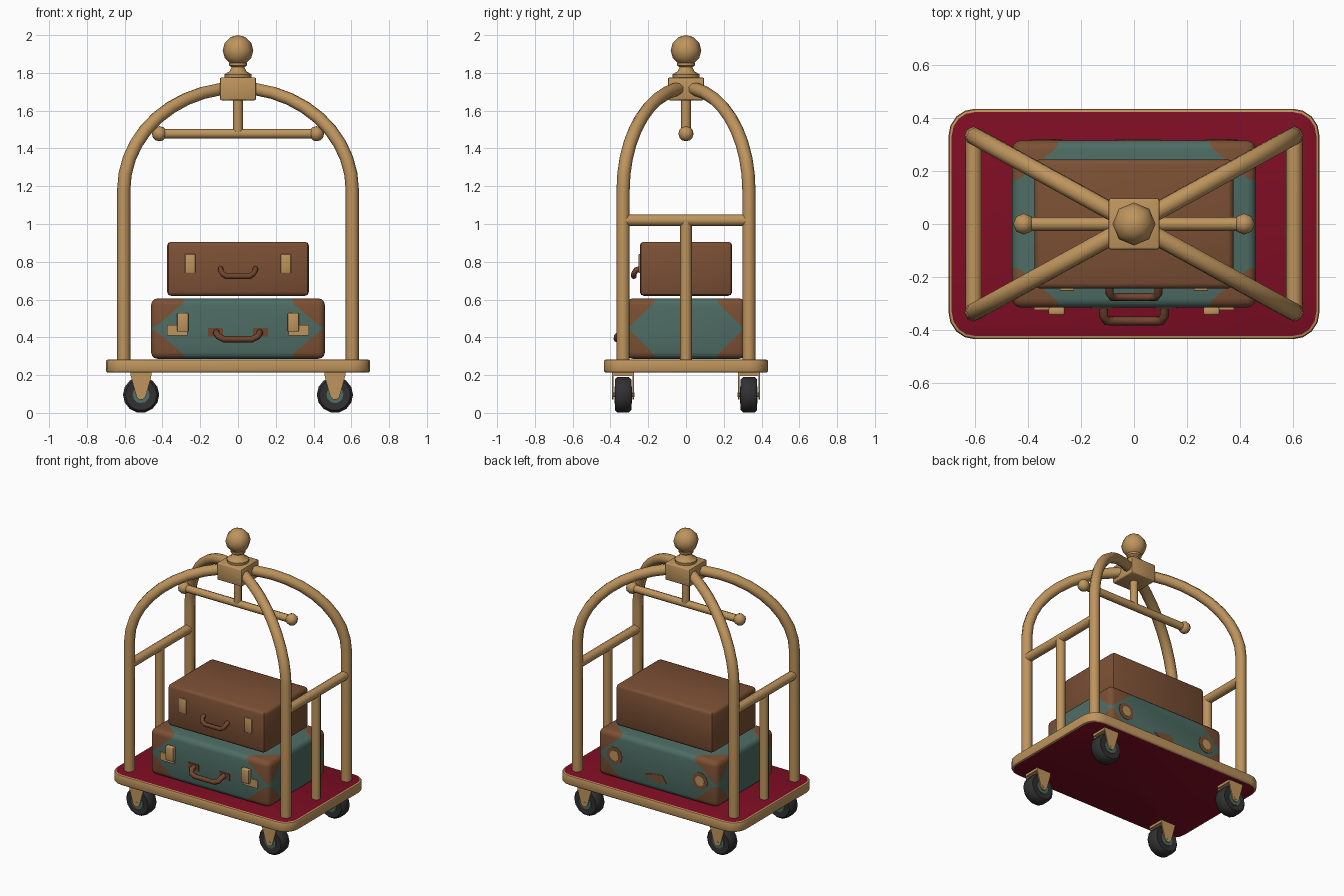
import bpy, bmesh, math
from mathutils import Vector, Matrix

if "Cube" in bpy.data.objects:
    bpy.data.objects.remove(bpy.data.objects["Cube"])


def material(name, *rgb):
    m = bpy.data.materials.new(name)
    m.use_nodes = True
    m.diffuse_color = (*rgb, 1)
    m.node_tree.nodes["Principled BSDF"].inputs["Base Color"].default_value = (*rgb, 1)
    return m


BRASS = material("brass", 0.52, 0.30, 0.11)
CARPET = material("red carpet", 0.21, 0.004, 0.017)
TEAL = material("teal hide", 0.075, 0.15, 0.125)
BROWN = material("brown hide", 0.2, 0.08, 0.035)
LEATHER = material("dark leather", 0.16, 0.06, 0.028)
RUBBER = material("black rubber", 0.03, 0.03, 0.032)


def smooth(ob, angle=45):
    bpy.ops.object.select_all(action="DESELECT")
    ob.select_set(True)
    bpy.context.view_layer.objects.active = ob
    bpy.ops.object.shade_smooth_by_angle(angle=math.radians(angle))
    return ob


def finish(name, bm, *mats, angle=45):
    bmesh.ops.recalc_face_normals(bm, faces=bm.faces)
    mesh = bpy.data.meshes.new(name)
    bm.to_mesh(mesh)
    bm.free()
    for m in mats:
        mesh.materials.append(m)
    ob = bpy.data.objects.new(name, mesh)
    bpy.context.collection.objects.link(ob)
    return smooth(ob, angle)


def box_mesh(center, size, bevel=0, segments=2):
    bm = bmesh.new()
    bmesh.ops.create_cube(bm, size=1)
    bmesh.ops.scale(bm, vec=size, verts=bm.verts)
    bmesh.ops.translate(bm, vec=center, verts=bm.verts)
    if bevel:
        bmesh.ops.bevel(bm, geom=bm.edges[:], offset=bevel, segments=segments,
                        profile=0.5, affect="EDGES")
    return bm


def box(name, center, size, mat, bevel=0):
    return finish(name, box_mesh(center, size, bevel), mat)


def tube(name, points, radius, mat, sides=2):
    curve = bpy.data.curves.new(name, "CURVE")
    curve.dimensions = "3D"
    curve.bevel_depth = radius
    curve.bevel_resolution = sides
    curve.use_fill_caps = True
    spline = curve.splines.new("POLY")
    spline.points.add(len(points) - 1)
    for p, co in zip(spline.points, points):
        p.co = (*co, 1)
    ob = bpy.data.objects.new(name, curve)
    bpy.context.collection.objects.link(ob)
    curve.materials.append(mat)
    bpy.ops.object.select_all(action="DESELECT")
    ob.select_set(True)
    bpy.context.view_layer.objects.active = ob
    bpy.ops.object.convert(target="MESH")
    return smooth(bpy.context.object, 50)


def lathe(name, profile, mat, steps=12, place=Matrix()):
    bm = bmesh.new()
    verts = [bm.verts.new((r, 0, z)) for r, z in profile]
    edges = [bm.edges.new(pair) for pair in zip(verts, verts[1:])]
    bmesh.ops.spin(bm, geom=verts + edges, cent=(0, 0, 0), axis=(0, 0, 1),
                   angle=math.tau, steps=steps)
    bmesh.ops.remove_doubles(bm, verts=bm.verts, dist=0.0001)
    bm.transform(place)
    return finish(name, bm, mat)


def ball(name, center, radius, mat, segments=8, rings=6):
    bm = bmesh.new()
    bmesh.ops.create_uvsphere(bm, u_segments=segments, v_segments=rings, radius=radius)
    bmesh.ops.translate(bm, vec=center, verts=bm.verts)
    return finish(name, bm, mat, angle=65)


def prism(name, outline, y, depth, mat):
    bm = bmesh.new()
    face = bm.faces.new([bm.verts.new((x, y - depth / 2, z)) for x, z in outline])
    out = bmesh.ops.extrude_face_region(bm, geom=[face])["geom"]
    bmesh.ops.translate(bm, vec=(0, depth, 0),
                        verts=[v for v in out if isinstance(v, bmesh.types.BMVert)])
    return finish(name, bm, mat)


def along_y(x, y, z):
    return Matrix.Translation((x, y, z)) @ Matrix.Rotation(math.pi / 2, 4, "X")


# Platform: rounded brass slab with carpet on its top and bottom
bm = box_mesh((0, 0, 0.248), (1.4, 0.87, 0.07))
upright = [e for e in bm.edges if abs(e.verts[0].co.z - e.verts[1].co.z) > 0.01]
bmesh.ops.bevel(bm, geom=upright, offset=0.1, segments=4, profile=0.5, affect="EDGES")
caps = [f for f in bm.faces if abs(f.normal.z) > 0.9]
rims = list({e for f in caps for e in f.edges})
bmesh.ops.bevel(bm, geom=rims, offset=0.012, segments=2, profile=0.5, affect="EDGES")
for f in bm.faces:
    f.material_index = int(abs(f.normal.z) > 0.99)
finish("platform", bm, BRASS, CARPET)

# Frame: four bent posts meeting at the hub, with an end rail on each side
PX, PY = 0.605, 0.333
for sx in (-1, 1):
    for sy in (-1, 1):
        path = [(sx * PX, sy * PY, 0.28)]
        for i in range(11):
            a = i / 10 * math.pi / 2
            path.append((sx * PX * math.cos(a), sy * PY * math.cos(a),
                         1.18 + 0.54 * math.sin(a)))
        tube("bent_post", path, 0.035, BRASS)
    tube("end_rail", [(sx * PX, -PY, 1.02), (sx * PX, PY, 1.02)], 0.031, BRASS)
    tube("end_post", [(sx * PX, 0, 0.28), (sx * PX, 0, 1.02)], 0.031, BRASS)

# Hub, finial and hanging bar
box("hub", (0, 0, 1.715), (0.192, 0.192, 0.12), BRASS, 0.008)
lathe("finial_base", [(0, 1.77), (0.07, 1.775), (0.072, 1.792), (0.045, 1.808), (0.034, 1.83),
                      (0.048, 1.84), (0.048, 1.852), (0.03, 1.86), (0, 1.86)], BRASS)
ball("finial_ball", (0, 0, 1.919), 0.081, BRASS)
tube("hanger_stem", [(0, 0, 1.48), (0, 0, 1.67)], 0.026, BRASS)
tube("hanger_bar", [(-0.42, 0, 1.478), (0.42, 0, 1.478)], 0.026, BRASS)
for sx in (-1, 1):
    ball("hanger_knob", (sx * 0.416, 0, 1.478), 0.04, BRASS)

# Casters
for sx in (-1, 1):
    for sy in (-1, 1):
        x, y = sx * 0.513, sy * 0.333
        lathe("tyre", [(0, -0.04), (0.06, -0.042), (0.083, -0.044), (0.096, -0.03),
                       (0.096, 0.03), (0.083, 0.044), (0.06, 0.042), (0, 0.04)],
              RUBBER, 14, along_y(x, y, 0.096))
        lathe("wheel_hub", [(0, -0.046), (0.045, -0.046), (0.045, 0.046), (0, 0.046)],
              TEAL, 12, along_y(x, y, 0.096))
        tube("axle", [(x, y - 0.06, 0.096), (x, y + 0.06, 0.096)], 0.012, BRASS)
        box("fork_crown", (x, y, 0.206), (0.112, 0.114, 0.02), BRASS)
        outline = [(x - 0.056, 0.215), (x - 0.052, 0.185), (x - 0.024, 0.085), (x - 0.01, 0.072),
                   (x + 0.01, 0.072), (x + 0.024, 0.085), (x + 0.052, 0.185), (x + 0.056, 0.215)]
        for side in (-1, 1):
            prism("fork_plate", outline, y + side * 0.054, 0.008, BRASS)

# Lower suitcase: teal with brown corner patches
HALF = Vector((0.46, 0.316, 0.16))
MID = Vector((0, 0, 0.446))
LEG = Vector((0.2, 0.17, 0.17))
bm = box_mesh(MID, HALF * 2, 0.035, 3)
for sx in (-1, 1):
    for sy in (-1, 1):
        for sz in (-1, 1):
            s = Vector((sx, sy, sz))
            corner = MID + HALF * s
            normal = Vector((sx / LEG.x, sy / LEG.y, sz / LEG.z))
            bmesh.ops.bisect_plane(bm, geom=bm.verts[:] + bm.edges[:] + bm.faces[:],
                                   plane_co=corner - Vector((sx * LEG.x, 0, 0)),
                                   plane_no=normal.normalized())
for f in bm.faces:
    c = f.calc_center_median() - MID
    f.material_index = int(sum((HALF[i] - abs(c[i])) / LEG[i] for i in range(3)) < 1)
finish("lower_suitcase", bm, TEAL, BROWN)

# Upper suitcase
box("upper_suitcase", (0, 0, 0.763), (0.75, 0.488, 0.286), BROWN, 0.02)


def handle(name, half, y, top, drop, reach, radius):
    right = [(half, y + 0.01, top), (half, y - reach * 0.6, top - drop * 0.2),
             (half * 0.9, y - reach, top - drop * 0.65), (half * 0.65, y - reach, top - drop)]
    left = [(-px, py, pz) for px, py, pz in reversed(right)]
    tube(name, right + left, radius, LEATHER)


handle("lower_handle", 0.115, -0.316, 0.43, 0.04, 0.05, 0.017)
handle("upper_handle", 0.092, -0.244, 0.765, 0.042, 0.032, 0.015)

# Latches, handle mounts and worn patches
for sx in (-1, 1):
    box("lower_latch_plate", (sx * 0.322, -0.318, 0.438), (0.11, 0.012, 0.056), BRASS)
    box("lower_latch_clasp", (sx * 0.292, -0.328, 0.48), (0.06, 0.03, 0.1), BRASS, 0.006)
    box("lower_handle_mount", (sx * 0.12, -0.317, 0.428), (0.08, 0.008, 0.045), LEATHER)
    box("upper_latch", (sx * 0.253, -0.245, 0.79), (0.054, 0.012, 0.1), BRASS, 0.003)
    for name, radius, depth, mat in (("sticker_border", 0.06, 0.003, BROWN),
                                     ("sticker_centre", 0.035, 0.005, BRASS)):
        lathe(name, [(0, -depth), (radius, -depth), (radius, depth), (0, depth)], mat, 10,
              along_y(sx * 0.33, 0.316, 0.45))
prism("back_worn_patch", [(-0.07, 0.36), (0.03, 0.35), (0.1, 0.385), (0.04, 0.4), (-0.04, 0.41)],
      0.316, 0.006, BROWN)
